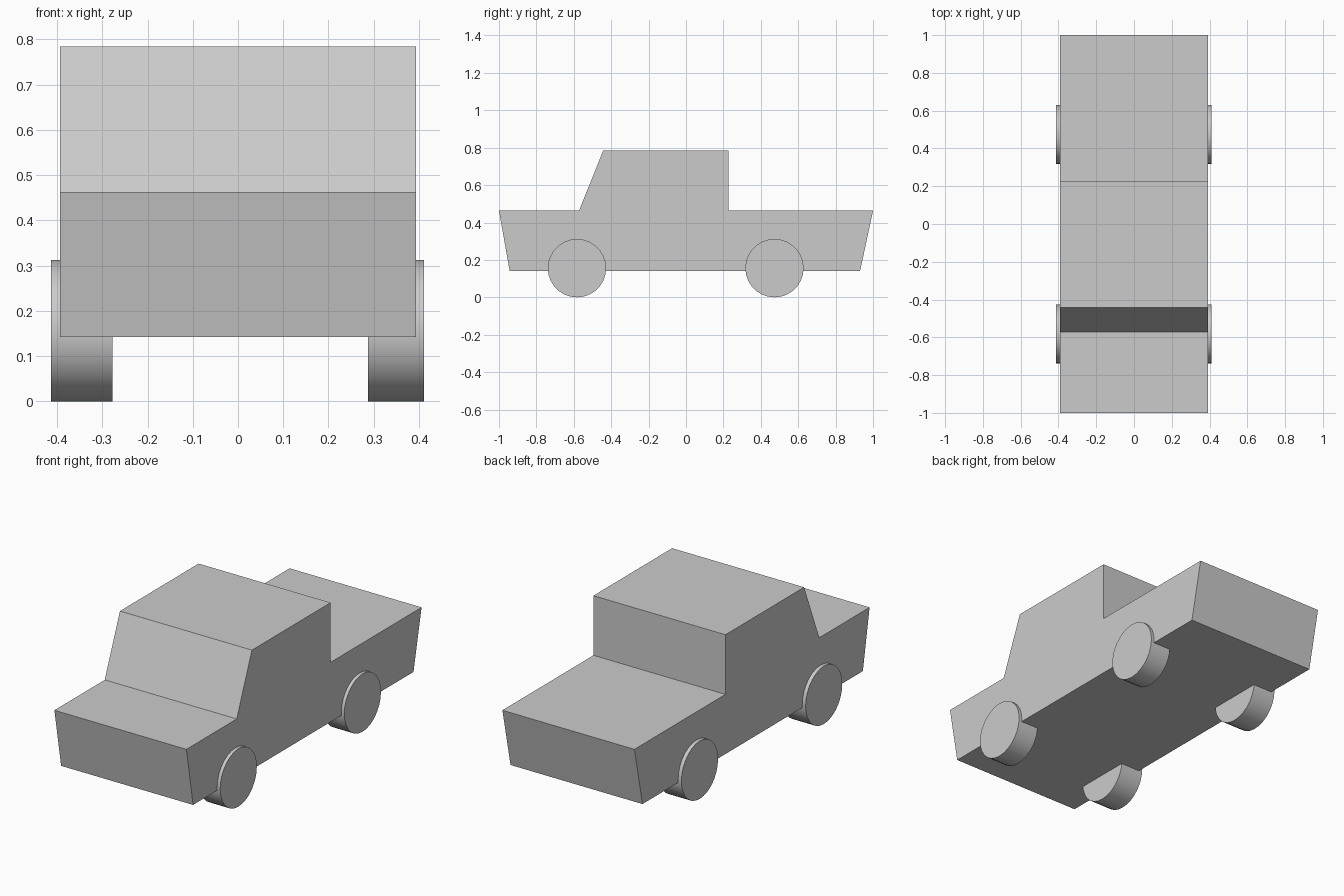
import bpy, bmesh, math
from mathutils import Matrix

if "Cube" in bpy.data.objects:
    bpy.data.objects.remove(bpy.data.objects["Cube"])

grey = bpy.data.materials.new("grey")
grey.diffuse_color = (0.6, 0.6, 0.6, 1)
grey.use_nodes = True
grey.node_tree.nodes["Principled BSDF"].inputs["Base Color"].default_value = grey.diffuse_color


def add_object(name, bm):
    bmesh.ops.recalc_face_normals(bm, faces=bm.faces[:])
    mesh = bpy.data.meshes.new(name)
    bm.to_mesh(mesh)
    bm.free()
    mesh.materials.append(grey)
    obj = bpy.data.objects.new(name, mesh)
    bpy.context.collection.objects.link(obj)
    return obj


# Body: side profile (y, z) extruded across the width
HALF_WIDTH = 0.393
profile = [(-1, 0.463), (-0.943, 0.142), (0.931, 0.142), (1, 0.463),
           (0.226, 0.463), (0.226, 0.784), (-0.443, 0.784), (-0.572, 0.463)]
bm = bmesh.new()
side = bm.faces.new([bm.verts.new((-HALF_WIDTH, y, z)) for y, z in profile])
ext = bmesh.ops.extrude_face_region(bm, geom=[side], use_keep_orig=True)
bmesh.ops.translate(bm, vec=(2 * HALF_WIDTH, 0, 0),
                    verts=[v for v in ext["geom"] if isinstance(v, bmesh.types.BMVert)])
add_object("truck_body", bm)


# Wheels: capped cylinders lying along x
RADIUS = 0.156


def wheel(name, x0, x1, y):
    bm = bmesh.new()
    bmesh.ops.create_cone(bm, cap_ends=True, segments=28, radius1=RADIUS,
                          radius2=RADIUS, depth=x1 - x0,
                          matrix=Matrix.Translation(((x0 + x1) / 2, y, RADIUS))
                          @ Matrix.Rotation(math.pi / 2, 4, 'Y'))
    obj = add_object(name, bm)
    bpy.ops.object.select_all(action='DESELECT')
    obj.select_set(True)
    bpy.context.view_layer.objects.active = obj
    bpy.ops.object.shade_smooth_by_angle(angle=math.radians(35))


for end, y in (("front", -0.583), ("rear", 0.473)):
    wheel(end + "_left_wheel", -0.413, -0.277, y)
    wheel(end + "_right_wheel", 0.287, 0.411, y)
